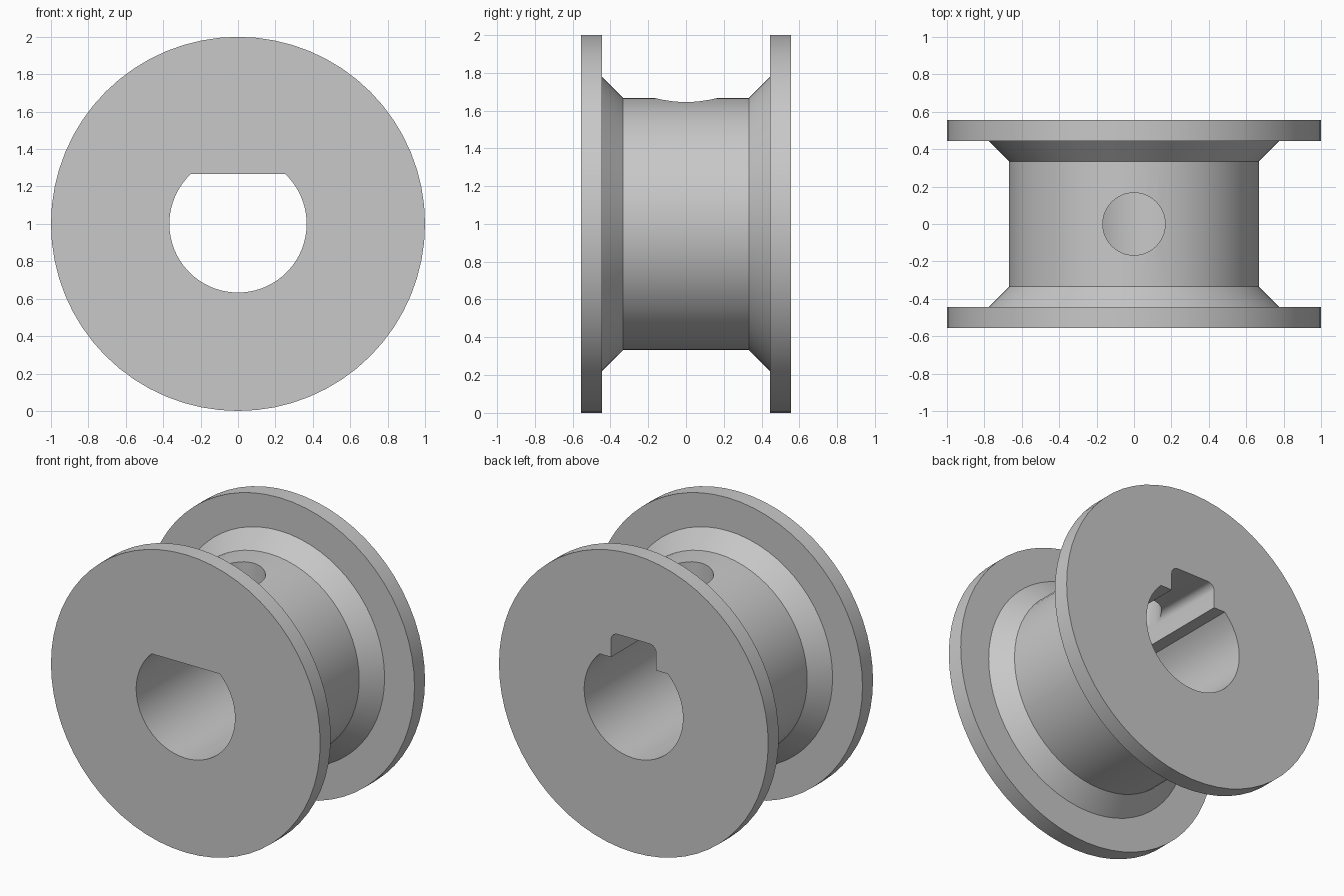
import bpy, bmesh, math
from mathutils import Vector, Matrix

default = bpy.data.objects.get("Cube")
if default:
    bpy.data.objects.remove(default, do_unlink=True)

AXIS_Z = 1.0
HALF_WIDTH = 0.556
SEGMENTS = 64

grey = bpy.data.materials.new("plain grey")
grey.use_nodes = True
colour = (0.58, 0.58, 0.58, 1)
grey.diffuse_color = colour
grey.node_tree.nodes["Principled BSDF"].inputs["Base Color"].default_value = colour


def make_object(name, bm):
    bmesh.ops.recalc_face_normals(bm, faces=bm.faces)
    mesh = bpy.data.meshes.new(name)
    bm.to_mesh(mesh)
    bm.free()
    mesh.materials.append(grey)
    obj = bpy.data.objects.new(name, mesh)
    bpy.context.collection.objects.link(obj)
    return obj


def lathe(name, profile):
    """Spin (radius, y) points about the horizontal axis and cap both ends."""
    bm = bmesh.new()
    rings = []
    for radius, y in profile:
        angles = [math.tau * i / SEGMENTS for i in range(SEGMENTS)]
        rings.append([bm.verts.new((radius * math.sin(a), y, AXIS_Z + radius * math.cos(a)))
                      for a in angles])
    for a, b in zip(rings, rings[1:]):
        for i in range(SEGMENTS):
            j = (i + 1) % SEGMENTS
            bm.faces.new((a[i], a[j], b[j], b[i]))
    bm.faces.new(rings[0])
    bm.faces.new(rings[-1])
    return make_object(name, bm)


def prism(name, outline, y0, y1):
    """Extrude an (x, height above axis) outline along y."""
    bm = bmesh.new()
    face = bm.faces.new([bm.verts.new((x, y0, AXIS_Z + z)) for x, z in outline])
    grown = bmesh.ops.extrude_face_region(bm, geom=[face])["geom"]
    verts = [v for v in grown if isinstance(v, bmesh.types.BMVert)]
    bmesh.ops.translate(bm, verts=verts, vec=Vector((0, y1 - y0, 0)))
    return make_object(name, bm)


def arc(cx, cz, radius, start, end, steps):
    return [(cx + radius * math.cos(start + (end - start) * i / steps),
             cz + radius * math.sin(start + (end - start) * i / steps))
            for i in range(steps + 1)]


# Flanged drum with conical shoulders
half = [(1.0, HALF_WIDTH), (1.0, 0.444), (0.778, 0.444), (0.667, 0.333)]
spool = lathe("flanged_spool", [(r, -y) for r, y in half] + half[::-1])

# D-shaped bore, flat side up
bore_radius, flat = 0.367, 0.267
corner = math.asin(flat / bore_radius)
bore = prism("bore_cutter", arc(0, 0, bore_radius, math.pi - corner, math.tau + corner, 56), -1, 1)

# Round-cornered slot opening at the back
w, top, fillet = 0.168, 0.433, 0.05
slot_outline = ([(-w, 0.1), (w, 0.1)]
                + arc(w - fillet, top - fillet, fillet, 0, math.pi / 2, 6)
                + arc(fillet - w, top - fillet, fillet, math.pi / 2, math.pi, 6))
slot = prism("slot_cutter", slot_outline, -0.2, 1)

# Radial screw hole through the top of the drum
bm = bmesh.new()
bmesh.ops.create_cone(bm, cap_ends=True, segments=48, radius1=0.167, radius2=0.167, depth=0.7,
                      matrix=Matrix.Translation((0, 0, AXIS_Z + 0.5)))
hole = make_object("screw_hole_cutter", bm)

# Cut the openings and discard the cutters
bpy.context.view_layer.objects.active = spool
for cutter in (bore, slot, hole):
    cutter.hide_render = True
    mod = spool.modifiers.new(cutter.name, "BOOLEAN")
    mod.operation = "DIFFERENCE"
    mod.solver = "EXACT"
    mod.object = cutter
    bpy.ops.object.modifier_apply(modifier=mod.name)
    bpy.data.objects.remove(cutter, do_unlink=True)

bpy.ops.object.select_all(action="DESELECT")
spool.select_set(True)
bpy.ops.object.shade_smooth_by_angle(angle=math.radians(30))
